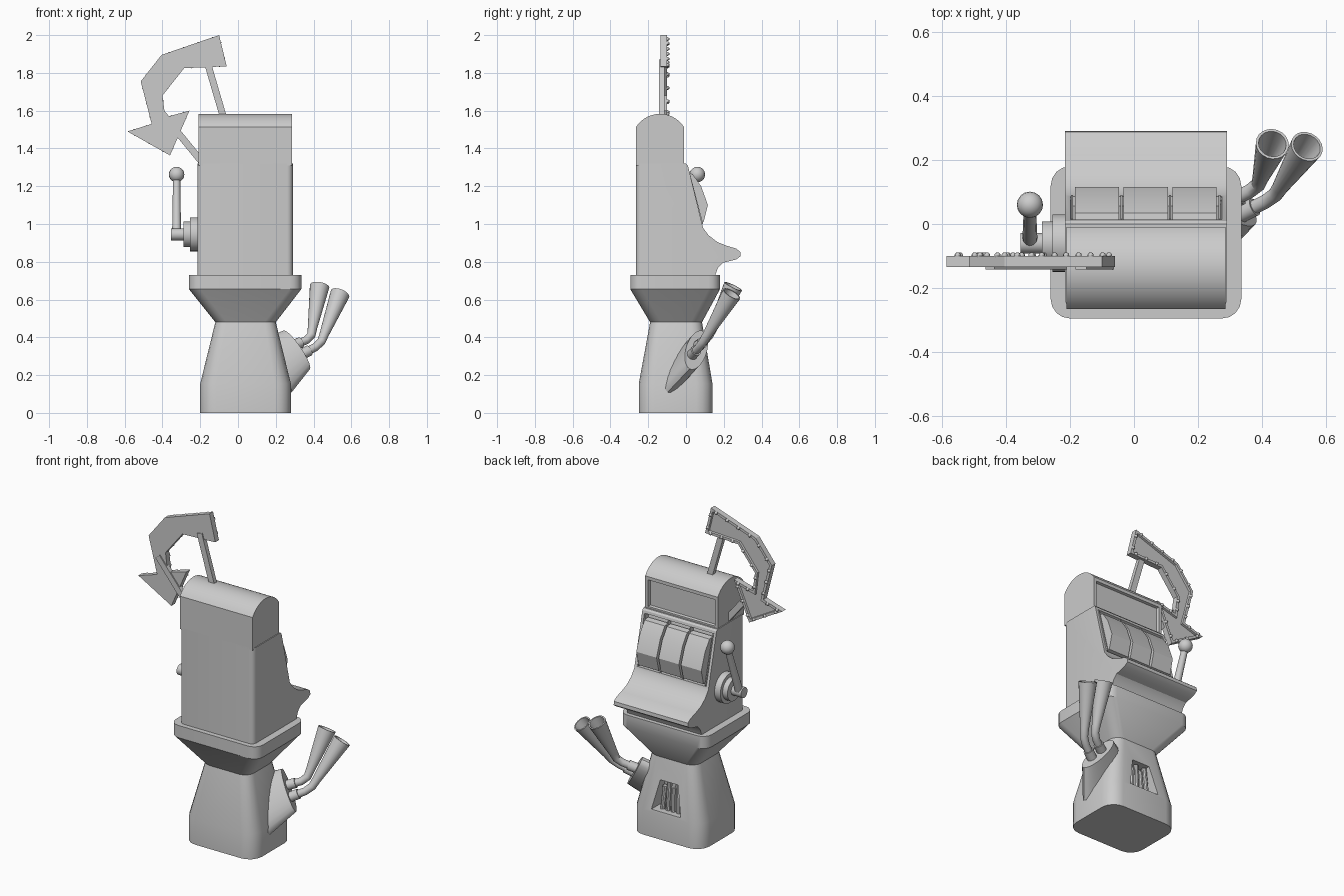
import bpy, bmesh
from math import sin, cos, pi, radians, asin
from mathutils import Vector as V

if "Cube" in bpy.data.objects:
    bpy.data.objects.remove(bpy.data.objects["Cube"])


def finish(bm, name, angle=30):
    bmesh.ops.recalc_face_normals(bm, faces=bm.faces)
    me = bpy.data.meshes.new(name)
    bm.to_mesh(me)
    bm.free()
    ob = bpy.data.objects.new(name, me)
    bpy.context.collection.objects.link(ob)
    bpy.ops.object.select_all(action='DESELECT')
    ob.select_set(True)
    bpy.context.view_layer.objects.active = ob
    bpy.ops.object.shade_smooth_by_angle(angle=radians(angle))
    return ob


def loft(rings):
    """Closed skin through rings; returns bmesh and the last cap."""
    bm = bmesh.new()
    vs = [[bm.verts.new(p) for p in r] for r in rings]
    n = len(vs[0])
    for a, b in zip(vs, vs[1:]):
        for i in range(n):
            bm.faces.new((a[i], a[(i + 1) % n], b[(i + 1) % n], b[i]))
    bm.faces.new(vs[0])
    cap = bm.faces.new(vs[-1])
    bmesh.ops.recalc_face_normals(bm, faces=bm.faces)
    bm.normal_update()
    return bm, cap


def prism_x(prof, x0, x1):
    return loft([[(x, y, z) for y, z in prof] for x in (x0, x1)])[0]


def prism_y(prof, y0, y1):
    return loft([[(x, y, z) for x, z in prof] for y in (y0, y1)])


def inset(bm, face, thickness, depth):
    bmesh.ops.inset_region(bm, faces=[face], thickness=thickness, depth=depth,
                           use_even_offset=True, use_boundary=True)


def tube(name, path, n=16, hollow=False):
    """Round tube through (point, radius) pairs."""
    pts = [V(p) for p, r in path]
    rings = []
    for i, (p, r) in enumerate(path):
        t = (pts[min(i + 1, len(pts) - 1)] - pts[max(i - 1, 0)]).normalized()
        u = t.cross(V((0, 1, -0.5))).normalized()
        w = t.cross(u)
        rings.append([pts[i] + r * (u * cos(a) + w * sin(a))
                      for a in (2 * pi * k / n for k in range(n))])
    bm, cap = loft(rings)
    if hollow:
        inset(bm, cap, 0.008, 0)
        inset(bm, cap, 0.02, -0.14)
    return finish(bm, name)


def round_rect(x0, x1, y0, y1, z, r, seg=4):
    out = []
    for k, (cx, cy) in enumerate(((x1 - r, y1 - r), (x0 + r, y1 - r),
                                  (x0 + r, y0 + r), (x1 - r, y0 + r))):
        for j in range(seg + 1):
            a = (k + j / seg) * pi / 2
            out.append((cx + r * cos(a), cy + r * sin(a), z))
    return out


# Pedestal: foot, tapered neck, flared rim
bm, _ = loft([round_rect(-0.20, 0.28, -0.25, 0.14, 0, 0.085),
              round_rect(-0.20, 0.28, -0.25, 0.14, 0.155, 0.085),
              round_rect(-0.12, 0.20, -0.19, 0.085, 0.48, 0.06),
              round_rect(-0.26, 0.335, -0.295, 0.18, 0.655, 0.06),
              round_rect(-0.26, 0.335, -0.295, 0.18, 0.73, 0.06)])
pedestal = finish(bm, "pedestal")

# Trapezoid window with small pipes inside
cutter = finish(prism_y([(-0.06, 0.17), (0.14, 0.17), (0.10, 0.35), (-0.02, 0.35)],
                        0.045, 0.3)[0], "window_cutter")
mod = pedestal.modifiers.new("window", 'BOOLEAN')
mod.object = cutter
mod.operation = 'DIFFERENCE'
mod.solver = 'EXACT'
bpy.context.view_layer.objects.active = pedestal
bpy.ops.object.modifier_apply(modifier="window")
bpy.data.objects.remove(cutter)
for i, x in enumerate((-0.015, 0.022, 0.058, 0.095)):
    tube(f"window_pipe_{i + 1}", [((x, 0.09, 0.165), 0.015),
                                  ((0.04 + (x - 0.04) * 0.8, 0.08, 0.34 - 0.03 * (i % 2)), 0.015)], 10)

# Cabinet with curved tray and recessed sloping reel panel
prof = [(-0.265, 0.73), (-0.265, 1.32), (0.0, 1.32), (0.01, 1.31), (0.09, 0.98),
        (0.12, 0.94), (0.165, 0.905), (0.215, 0.885), (0.265, 0.87), (0.288, 0.852),
        (0.29, 0.83), (0.265, 0.812), (0.195, 0.795), (0.17, 0.77), (0.155, 0.73)]
bm = prism_x(prof, -0.215, 0.29)
panel = min(bm.faces, key=lambda f: (f.calc_center_median() - V((0.0375, 0.05, 1.145))).length)
inset(bm, panel, 0.016, 0)
inset(bm, panel, 0.004, -0.03)
back = [e for e in bm.edges if all(abs(v.co.y + 0.265) < 1e-4 for v in e.verts)
        and abs(e.verts[0].co.z - e.verts[1].co.z) > 0.1]
bmesh.ops.bevel(bm, geom=back, offset=0.03, segments=4, profile=0.5, affect='EDGES')
finish(bm, "cabinet")

# Reels and thin dividers
reel = [(0.0, 1.27), (0.035, 1.265), (0.08, 1.2), (0.116, 1.1), (0.093, 1.01), (0.05, 1.0)]
for i in range(3):
    x = -0.185 + 0.1525 * i
    finish(prism_x(reel, x, x + 0.138), f"reel_{i + 1}", 20)
slat = [(-0.02, 1.29), (0.015, 1.29), (0.091, 1.0), (0.04, 1.0)]
for i, x in enumerate((-0.197, -0.0425, 0.110, 0.264)):
    finish(prism_x(slat, x, x + 0.006), f"reel_divider_{i + 1}")

# Arched head with recessed display
yc, half, R = -0.1375, 0.1275, 0.151
amax = asin(half / R)
arc = [(yc + R * sin(a), 1.583 - R + R * cos(a))
       for a in (-amax + 2 * amax * k / 14 for k in range(15))]
bm = prism_x([(-0.265, 1.31)] + arc + [(-0.01, 1.31)], -0.21, 0.285)
front = min(bm.faces, key=lambda f: (f.calc_center_median() - V((0.0375, -0.01, 1.41))).length)
inset(bm, front, 0.02, 0)
inset(bm, front, 0.004, -0.015)
finish(bm, "head")

# Lever on the side
for name, x0, x1, r in (("lever_plate", -0.20, -0.255, 0.09),
                        ("lever_disc", -0.25, -0.288, 0.068),
                        ("lever_hub", -0.28, -0.355, 0.032)):
    tube(name, [((x0, -0.06, 0.945), r), ((x1, -0.06, 0.945), r)], 24)
tube("lever_arm", [((-0.325, -0.06, 0.93), 0.024), ((-0.325, 0.055, 1.245), 0.019)], 12)
bm = bmesh.new()
bmesh.ops.create_uvsphere(bm, u_segments=16, v_segments=10, radius=0.041)
bmesh.ops.translate(bm, vec=(-0.325, 0.06, 1.262), verts=bm.verts)
finish(bm, "lever_knob", 40)

# Arrow sign with raised rim and bulbs
arrow = [(-0.10, 2.0), (-0.06, 1.835), (-0.285, 1.825), (-0.40, 1.68), (-0.385, 1.565),
         (-0.257, 1.60), (-0.36, 1.363), (-0.585, 1.49), (-0.457, 1.53),
         (-0.515, 1.755), (-0.405, 1.895)]
bm, cap = prism_y(arrow, -0.135, -0.10)
inset(bm, cap, 0.016, 0)
inset(bm, cap, 0.002, -0.012)
finish(bm, "arrow_sign")
bm = bmesh.new()
for i, a in enumerate(arrow):
    a, b = V(a), V(arrow[(i + 1) % len(arrow)])
    d = b - a
    n = V((d.y, -d.x)).normalized() * 0.008
    count = max(1, round(d.length / 0.075))
    for k in range(count):
        p = a + d * ((k + 0.5) / count) + n
        new = bmesh.ops.create_icosphere(bm, subdivisions=1, radius=0.011)["verts"]
        bmesh.ops.translate(bm, vec=(p.x, -0.098, p.y), verts=new)
finish(bm, "arrow_bulbs", 60)


# Sign struts
def strut(name, a, b, w=0.018):
    a, b = V(a), V(b)
    d = (b - a).normalized()
    n = V((-d.y, d.x)) * w
    finish(prism_y([a + n, b + n, b - n, a - n], -0.142, -0.115)[0], name)


strut("upper_strut", (-0.165, 1.865), (-0.07, 1.54))
strut("side_strut", (-0.45, 1.645), (-0.18, 1.315))

# Exhaust housing: slanted oval block
rings = []
for c, l in (((0.17, -0.035, 0.235), (0.115, -0.062, -0.125)),
             ((0.31, 0.055, 0.333), (0.072, -0.036, -0.10))):
    c, l = V(c), V(l)
    s = V((0.76, 0.4, 0.4)).cross(l).normalized() * 0.058
    rings.append([c + l * cos(a) + s * sin(a) for a in (2 * pi * k / 24 for k in range(24))])
finish(loft(rings)[0], "exhaust_housing")

# Two flared exhaust pipes with sleeves
for i, (s, e, m) in enumerate((((0.29, 0.065, 0.355), (0.385, 0.115, 0.395), (0.432, 0.25, 0.67)),
                               ((0.33, 0.03, 0.305), (0.435, 0.082, 0.362), (0.54, 0.242, 0.63)))):
    s, e, m = V(s), V(e), V(m)
    tube(f"exhaust_sleeve_{i + 1}", [(s, 0.029), (s.lerp(e, 0.45), 0.029)])
    tube(f"exhaust_pipe_{i + 1}",
         [(s, 0.022), (e.lerp(s, 0.25), 0.022), (e.lerp(m, 0.06), 0.023),
          (e.lerp(m, 0.2), 0.025), (m, 0.052)], 20, True)
